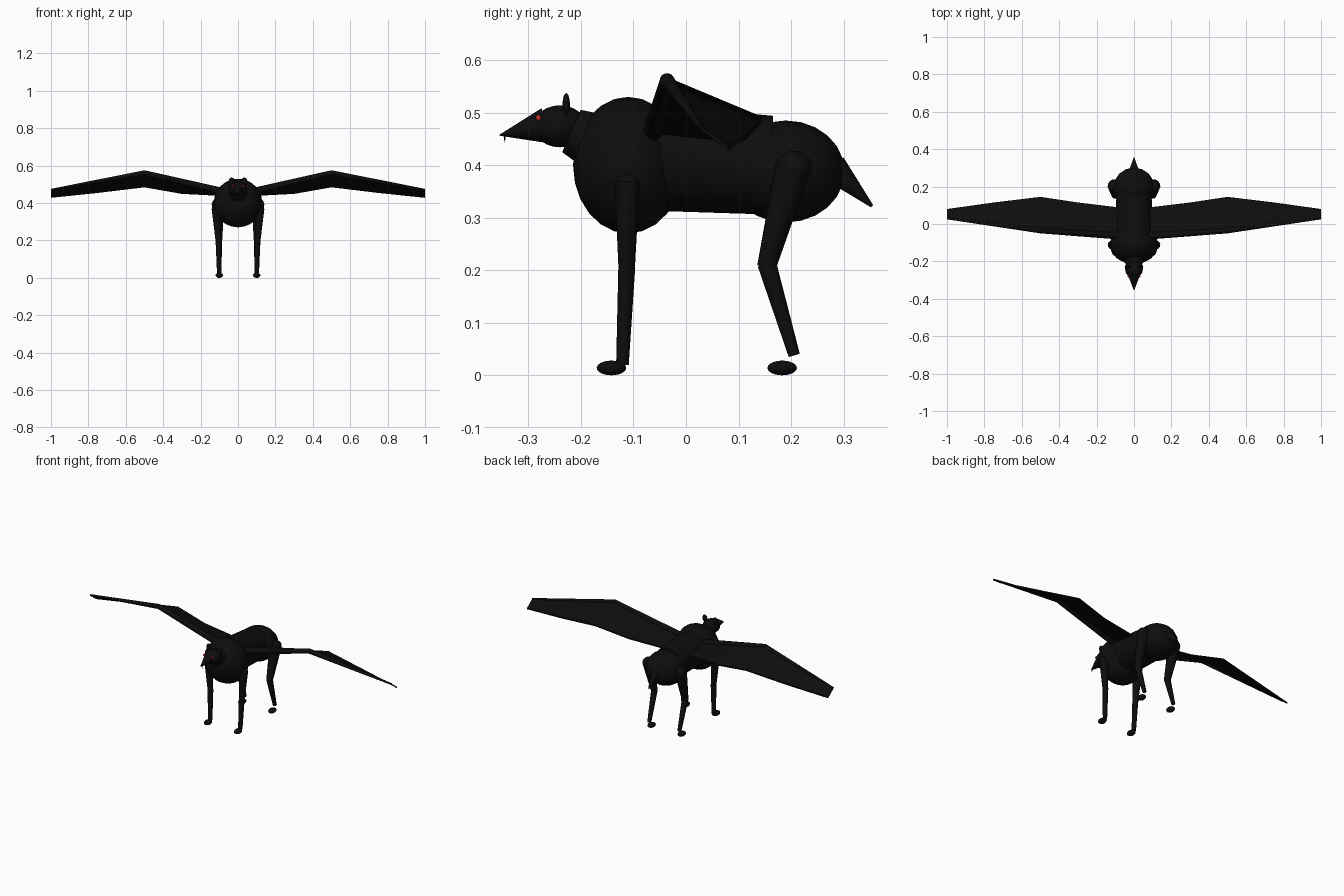
import bpy, bmesh, math
from mathutils import Vector, Matrix

cube = bpy.data.objects.get("Cube")
if cube:
    bpy.data.objects.remove(cube, do_unlink=True)


def material(name, color):
    m = bpy.data.materials.new(name)
    m.use_nodes = True
    m.diffuse_color = color
    m.node_tree.nodes["Principled BSDF"].inputs["Base Color"].default_value = color
    return m


BLACK = material("charcoal black", (0.004, 0.004, 0.004, 1))
RED = material("eye red", (0.65, 0.03, 0.03, 1))


def finish(name, bm, mat=BLACK, angle=50):
    bmesh.ops.recalc_face_normals(bm, faces=bm.faces)
    mesh = bpy.data.meshes.new(name)
    bm.to_mesh(mesh)
    bm.free()
    mesh.materials.append(mat)
    ob = bpy.data.objects.new(name, mesh)
    bpy.context.collection.objects.link(ob)
    bpy.ops.object.select_all(action='DESELECT')
    ob.select_set(True)
    bpy.context.view_layer.objects.active = ob
    bpy.ops.object.shade_smooth_by_angle(angle=math.radians(angle))
    return ob


def ball(name, center, radii, mat=BLACK, segments=16, rings=12):
    bm = bmesh.new()
    bmesh.ops.create_uvsphere(bm, u_segments=segments, v_segments=rings, radius=1)
    bm.transform(Matrix.Translation(center) @ Matrix.Diagonal((*radii, 1)))
    return finish(name, bm, mat)


def limb(name, start, end, r1, r2, sides=12):
    """Tapered round bar between two points."""
    a, b = Vector(start), Vector(end)
    bm = bmesh.new()
    bmesh.ops.create_cone(bm, cap_ends=True, segments=sides, radius1=r1,
                          radius2=r2, depth=(b - a).length)
    turn = (b - a).to_track_quat('Z', 'Y').to_matrix().to_4x4()
    bm.transform(Matrix.Translation((a + b) / 2) @ turn)
    return finish(name, bm)


def membrane(name, side, stations, thickness=0.008):
    """Thin skin lofted through (x, front y, front z, back y, back z) sections."""
    bm = bmesh.new()
    loops = []
    for x, y1, z1, y2, z2 in stations:
        loops.append([bm.verts.new((side * x, y, z + dz)) for y, z, dz in (
            (y1, z1, thickness / 2), (y2, z2, thickness / 2),
            (y2, z2, -thickness / 2), (y1, z1, -thickness / 2))])
    for a, b in zip(loops, loops[1:]):
        for i in range(4):
            j = (i + 1) % 4
            bm.faces.new((a[i], a[j], b[j], b[i]))
    bm.faces.new(loops[0])
    bm.faces.new(loops[-1])
    return finish(name, bm, angle=30)


# Body
ball("chest", (0, -0.11, 0.4), (0.13, 0.105, 0.13))
limb("belly", (0, -0.09, 0.416), (0, 0.16, 0.4), 0.102, 0.094, 16)
ball("rump", (0, 0.19, 0.388), (0.112, 0.112, 0.097))
limb("tail", (0, 0.28, 0.395), (0, 0.354, 0.322), 0.028, 0.003)

# Head
limb("neck", (0, -0.15, 0.435), (0, -0.218, 0.465), 0.06, 0.044)
ball("head", (0, -0.24, 0.474), (0.048, 0.05, 0.04))
limb("snout", (0, -0.268, 0.475), (0, -0.355, 0.457), 0.034, 0.001)

# Wing sections from root to tip
WING = [(0.05, -0.065, 0.455, 0.085, 0.44),
        (0.3, -0.045, 0.515, 0.115, 0.453),
        (0.5, -0.032, 0.562, 0.145, 0.488),
        (0.75, -0.003, 0.515, 0.115, 0.458),
        (1.0, 0.03, 0.47, 0.08, 0.432)]

for side, s in (("left", 1), ("right", -1)):
    # Face details
    ball(side + "_ear", (s * 0.034, -0.228, 0.515), (0.016, 0.007, 0.022))
    ball(side + "_eye", (s * 0.028, -0.281, 0.49), (0.006, 0.005, 0.006), RED, 12, 8)
    limb(side + "_fang", (s * 0.004, -0.345, 0.459), (s * 0.004, -0.345, 0.443),
         0.002, 0.0005, 6)

    # Wing bones and skin
    elbow = (s * 0.5, -0.036, 0.561)
    limb(side + "_wing_upper_bone", (s * 0.05, -0.066, 0.455), elbow, 0.019, 0.014)
    limb(side + "_wing_outer_bone", elbow, (s * 1.0, 0.03, 0.471), 0.014, 0.005)
    ball(side + "_wing_elbow", elbow, (0.014, 0.014, 0.014))
    membrane(side + "_wing_skin", s, WING)

    # Front leg
    ball(side + "_shoulder", (s * 0.115, -0.112, 0.36), (0.025, 0.024, 0.025))
    limb(side + "_front_thigh", (s * 0.117, -0.112, 0.37), (s * 0.104, -0.113, 0.19),
         0.024, 0.015)
    limb(side + "_front_shin", (s * 0.104, -0.113, 0.2), (s * 0.1, -0.121, 0.02),
         0.016, 0.012)
    ball(side + "_front_foot", (s * 0.1, -0.142, 0.014), (0.02, 0.028, 0.014))

    # Hind leg
    ball(side + "_hip", (s * 0.107, 0.205, 0.395), (0.032, 0.034, 0.032))
    limb(side + "_hind_thigh", (s * 0.107, 0.203, 0.395), (s * 0.102, 0.153, 0.205),
         0.034, 0.018)
    limb(side + "_hind_shin", (s * 0.102, 0.154, 0.212), (s * 0.1, 0.206, 0.038),
         0.018, 0.011)
    ball(side + "_hind_foot", (s * 0.1, 0.183, 0.014), (0.02, 0.028, 0.014))
